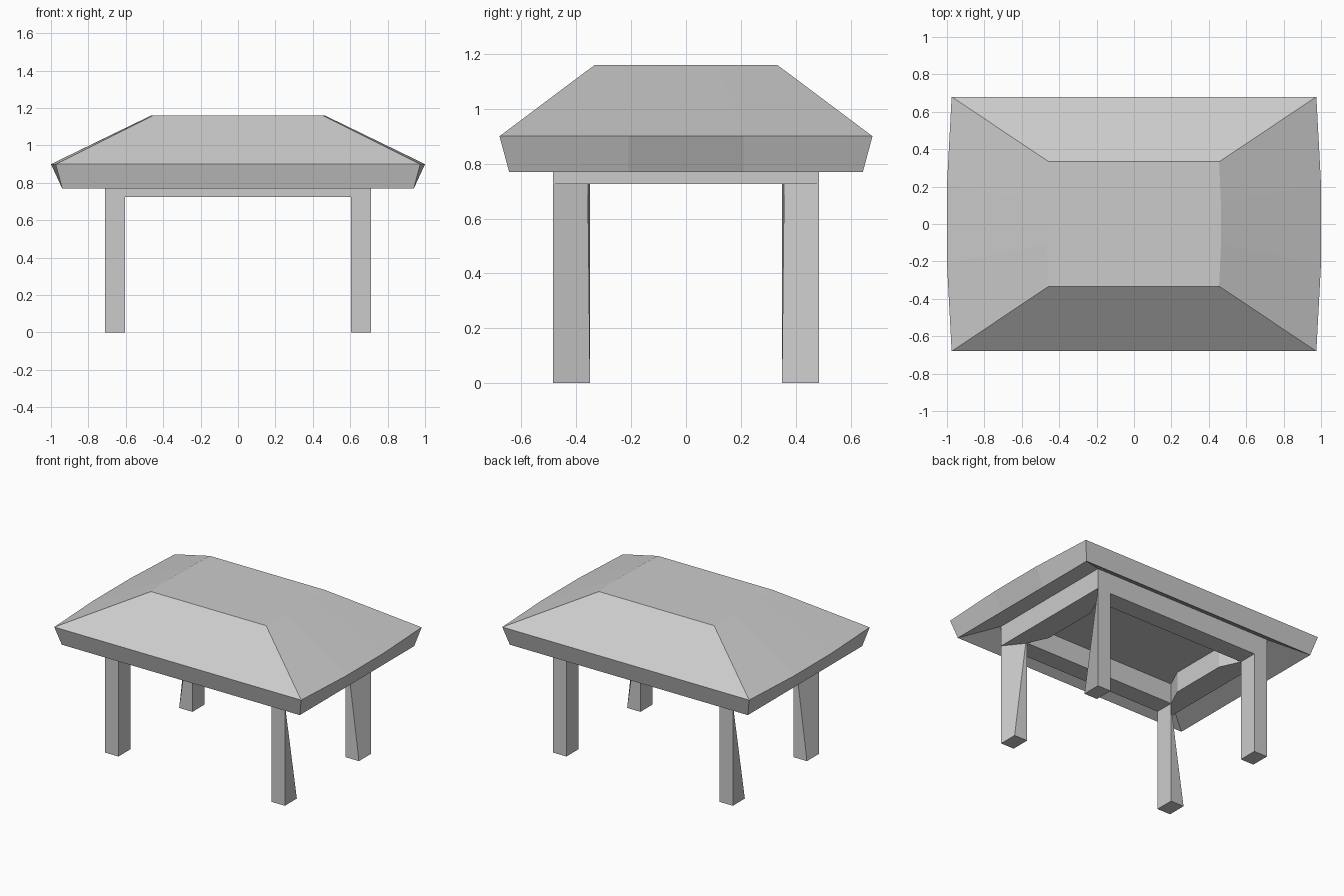
import bpy, bmesh

if "Cube" in bpy.data.objects:
    bpy.data.objects.remove(bpy.data.objects["Cube"])


def ring(xc, yc, xm, ym, z):
    """Eight-point rectangle: corners at xc, yc; x ends bowed to xm at +-ym."""
    right = [(xc, -yc), (xm, -ym), (xm, ym), (xc, yc)]
    return [(x, y, z) for x, y in right + [(-x, -y) for x, y in right]]


def loft(name, rings, caps=True, closed=False):
    """Join rings of equal size into one flat-shaded object."""
    bm = bmesh.new()
    loops = [[bm.verts.new(p) for p in r] for r in rings]
    pairs = list(zip(loops, loops[1:]))
    if closed:
        pairs.append((loops[-1], loops[0]))
    for a, b in pairs:
        n = len(a)
        for i in range(n):
            j = (i + 1) % n
            bm.faces.new((a[i], a[j], b[j], b[i]))
    if caps:
        bm.faces.new(loops[0][::-1])
        bm.faces.new(loops[-1])
    bmesh.ops.recalc_face_normals(bm, faces=bm.faces[:])
    mesh = bpy.data.meshes.new(name)
    bm.to_mesh(mesh)
    bm.free()
    obj = bpy.data.objects.new(name, mesh)
    bpy.context.collection.objects.link(obj)
    return obj


# Hipped roof: ceiling, sloped soffit, flared fascia, slopes, flat top
loft("roof", [
    ring(0.71, 0.485, 0.71, 0.21, 0.87),
    ring(0.94, 0.645, 0.94, 0.21, 0.77),
    ring(0.975, 0.68, 1.0, 0.21, 0.90),
    ring(0.455, 0.333, 0.465, 0.11, 1.16),
])

# Beam frame under the roof, end beams bowed inward on the inside
loft("beam_frame", [
    ring(0.71, 0.485, 0.71, 0.21, 0.725),
    ring(0.71, 0.485, 0.71, 0.21, 0.87),
    ring(0.605, 0.35, 0.54, 0.21, 0.87),
    ring(0.605, 0.35, 0.54, 0.21, 0.725),
], caps=False, closed=True)

# Four legs: the inner edge of the outer face leans inward toward the top
for side, sx in (("left", -1), ("right", 1)):
    for end, sy in (("front", -1), ("back", 1)):
        foot = [(0.605, 0.35), (0.71, 0.35), (0.71, 0.485), (0.605, 0.485)]
        head = [(0.605, 0.35), (0.61, 0.358), (0.71, 0.485), (0.605, 0.485)]
        loft(f"{end}_{side}_leg", [
            [(sx * x, sy * y, 0) for x, y in foot],
            [(sx * x, sy * y, 0.725) for x, y in head],
        ])
